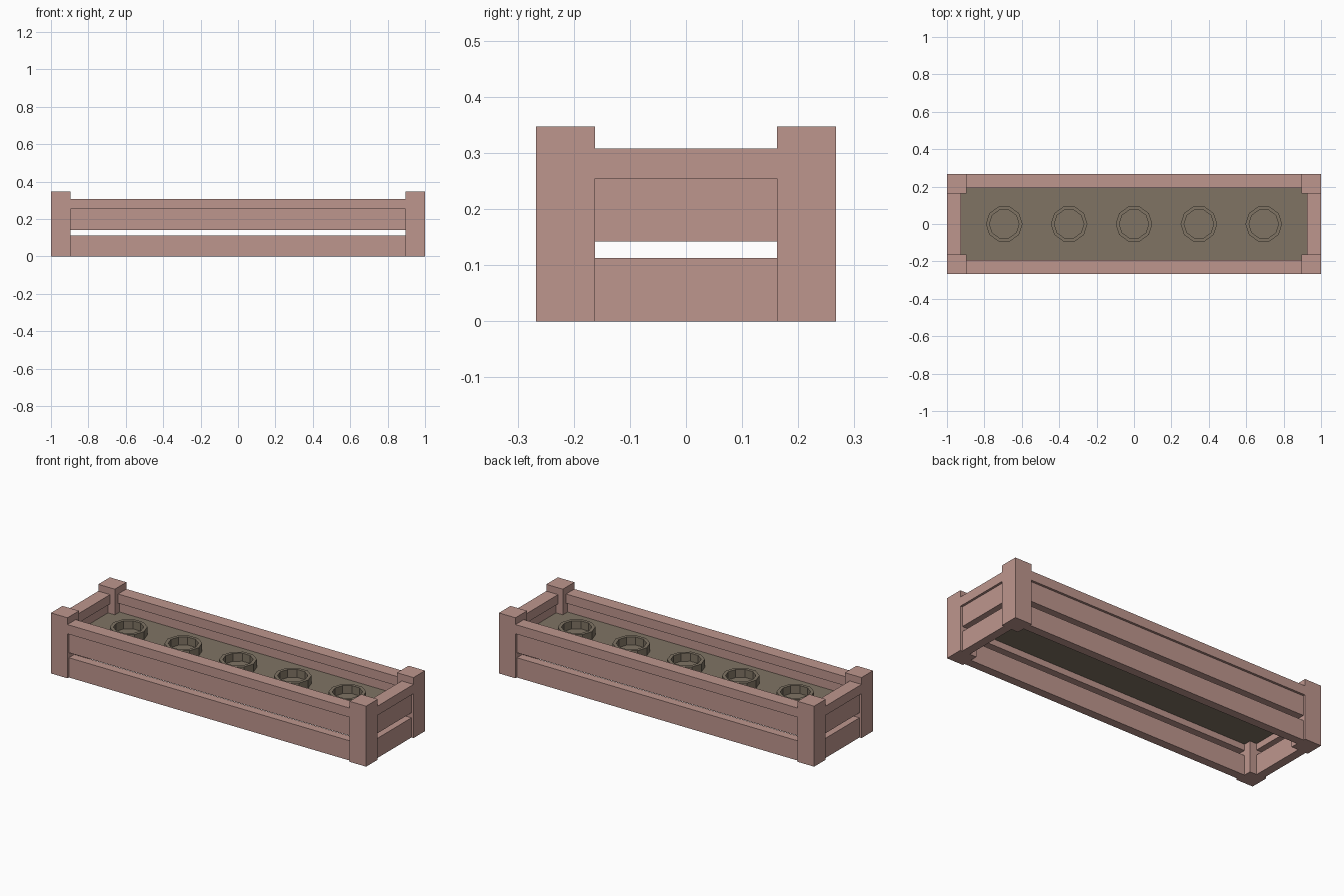
import bpy, bmesh, math

if "Cube" in bpy.data.objects:
    bpy.data.objects.remove(bpy.data.objects["Cube"])

HX, HY = 1.0, 0.267      # outer half sizes
POST, POST_H = 0.105, 0.347


def material(name, rgb):
    m = bpy.data.materials.new(name)
    m.diffuse_color = (*rgb, 1)
    m.use_nodes = True
    m.node_tree.nodes["Principled BSDF"].inputs["Base Color"].default_value = m.diffuse_color
    return m


wood = material("pink wood", (0.515, 0.305, 0.27))
soil_mat = material("brown soil", (0.215, 0.175, 0.127))


def finish(name, bm, mat):
    bmesh.ops.recalc_face_normals(bm, faces=bm.faces[:])
    me = bpy.data.meshes.new(name)
    bm.to_mesh(me)
    bm.free()
    me.materials.append(mat)
    ob = bpy.data.objects.new(name, me)
    bpy.context.collection.objects.link(ob)
    return ob


def box(name, x0, x1, y0, y1, z0, z1, mat):
    bm = bmesh.new()
    bmesh.ops.create_cube(bm, size=1)
    for v in bm.verts:
        v.co.x = x1 if v.co.x > 0 else x0
        v.co.y = y1 if v.co.y > 0 else y0
        v.co.z = z1 if v.co.z > 0 else z0
    return finish(name, bm, mat)


def span(sign, inner, outer):
    return sorted((sign * inner, sign * outer))


# Corner posts
for sx in (-1, 1):
    for sy in (-1, 1):
        box("corner_post", *span(sx, HX - POST, HX), *span(sy, HY - POST, HY),
            0, POST_H, wood)

# Walls: two recessed planks with a gap, capped by a wider flush rail
layers = [("lower_plank", 0, 0.113, 0.013, 0.062),
          ("upper_plank", 0.142, 0.255, 0.013, 0.062),
          ("top_rail", 0.255, 0.308, 0.0, 0.075)]
for name, z0, z1, outset, inset in layers:
    for s in (-1, 1):
        ex, ey = HX - POST, HY - POST
        box("long_" + name, -ex, ex, *span(s, HY - inset, HY - outset), z0, z1, wood)
        box("end_" + name, *span(s, HX - inset, HX - outset), -ey, ey, z0, z1, wood)

# Soil bed
SOIL = 0.2
box("soil_bed", -HX + 0.062, HX - 0.062, -HY + 0.062, HY - 0.062, 0.178, SOIL, soil_mat)


# Open planting rings
def ring(name, cx, r_out, r_in, z0, z1, sides=10):
    bm = bmesh.new()
    loops = []
    for r, z in ((r_out, z0), (r_out, z1), (r_in, z1), (r_in, z0)):
        loops.append([bm.verts.new((cx + r * math.cos(2 * math.pi * i / sides),
                                    r * math.sin(2 * math.pi * i / sides), z))
                      for i in range(sides)])
    for a, b in zip(loops, loops[1:] + loops[:1]):
        for i in range(sides):
            j = (i + 1) % sides
            bm.faces.new((a[i], a[j], b[j], b[i]))
    return finish(name, bm, soil_mat)


for k in range(-2, 3):
    ring("planting_ring", k * 0.347, 0.098, 0.079, SOIL - 0.005, 0.246)
